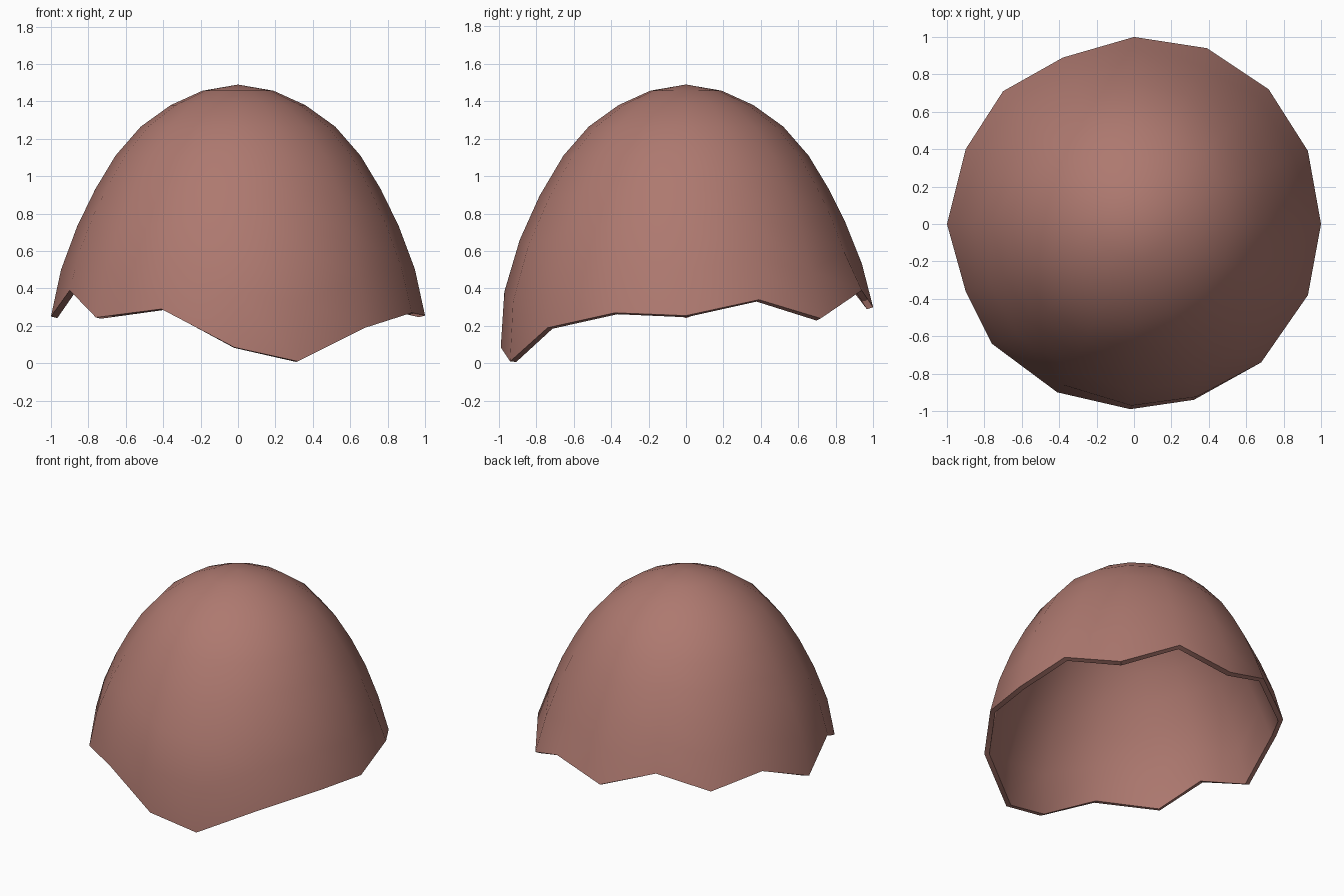
import bpy, bmesh, math

if "Cube" in bpy.data.objects:
    bpy.data.objects.remove(bpy.data.objects["Cube"])

# Broken rim: 16 (x, y, z) corners, anticlockwise from +x
RIM = [(1.0, 0, .255), (.93, .39, .34), (.72, .72, .24), (.39, .94, .39),
       (0, 1.0, .30), (-.38, .89, .44), (-.70, .71, .325), (-.90, .40, .41),
       (-1.0, 0, .25), (-.90, -.36, .39), (-.76, -.64, .245), (-.41, -.90, .29),
       (-.02, -.99, .085), (.32, -.94, .01), (.68, -.74, .19), (.93, -.38, .27)]
# Crown rings (radius, height), regular all the way round
CROWN = [(.19, 1.457), (.36, 1.38), (.52, 1.265), (.655, 1.11)]
# Egg profile (height, radius) followed below the crown
PROFILE = [(.25, 1.0), (.4, .967), (.54, .938), (.68, .88), (.77, .845),
           (.9, .78), (1.0, .725), (1.11, .655)]
DROPS = (.21, .44, .71)


def radius(z):
    for (z0, r0), (z1, r1) in zip(PROFILE, PROFILE[1:]):
        if z <= z1:
            return r0 + (r1 - r0) * max(0, z - z0) / (z1 - z0)
    return PROFILE[-1][1]


# Each column runs from the crown down to its own rim corner
bm = bmesh.new()
apex = bm.verts.new((0, 0, 1.49))
columns = []
for i, (x, y, z) in enumerate(RIM):
    a = math.tau * i / 16
    turn = (math.atan2(y, x) - a + math.pi) % math.tau - math.pi
    col = [bm.verts.new((r * math.cos(a), r * math.sin(a), h)) for r, h in CROWN]
    for f in DROPS:
        h = 1.11 + (z - 1.11) * f
        r = radius(h)
        b = a + turn * f
        col.append(bm.verts.new((r * math.cos(b), r * math.sin(b), h)))
    col.append(bm.verts.new((x, y, z)))
    columns.append(col)

for c, d in zip(columns, columns[1:] + columns[:1]):
    bm.faces.new((apex, c[0], d[0]))
    for j in range(len(c) - 1):
        bm.faces.new((c[j], c[j + 1], d[j + 1], d[j]))
bm.normal_update()

mesh = bpy.data.meshes.new("eggshell")
bm.to_mesh(mesh)
bm.free()
shell = bpy.data.objects.new("eggshell", mesh)
bpy.context.collection.objects.link(shell)

mat = bpy.data.materials.new("shell_brown")
mat.diffuse_color = (.42, .19, .16, 1)
mat.use_nodes = True
mat.node_tree.nodes["Principled BSDF"].inputs["Base Color"].default_value = mat.diffuse_color
mesh.materials.append(mat)

# Shell thickness, inwards
solid = shell.modifiers.new("thickness", 'SOLIDIFY')
solid.thickness = .035
solid.offset = -1
bpy.context.view_layer.objects.active = shell
shell.select_set(True)
bpy.ops.object.modifier_apply(modifier=solid.name)
bpy.ops.object.shade_smooth_by_angle(angle=math.radians(40))
